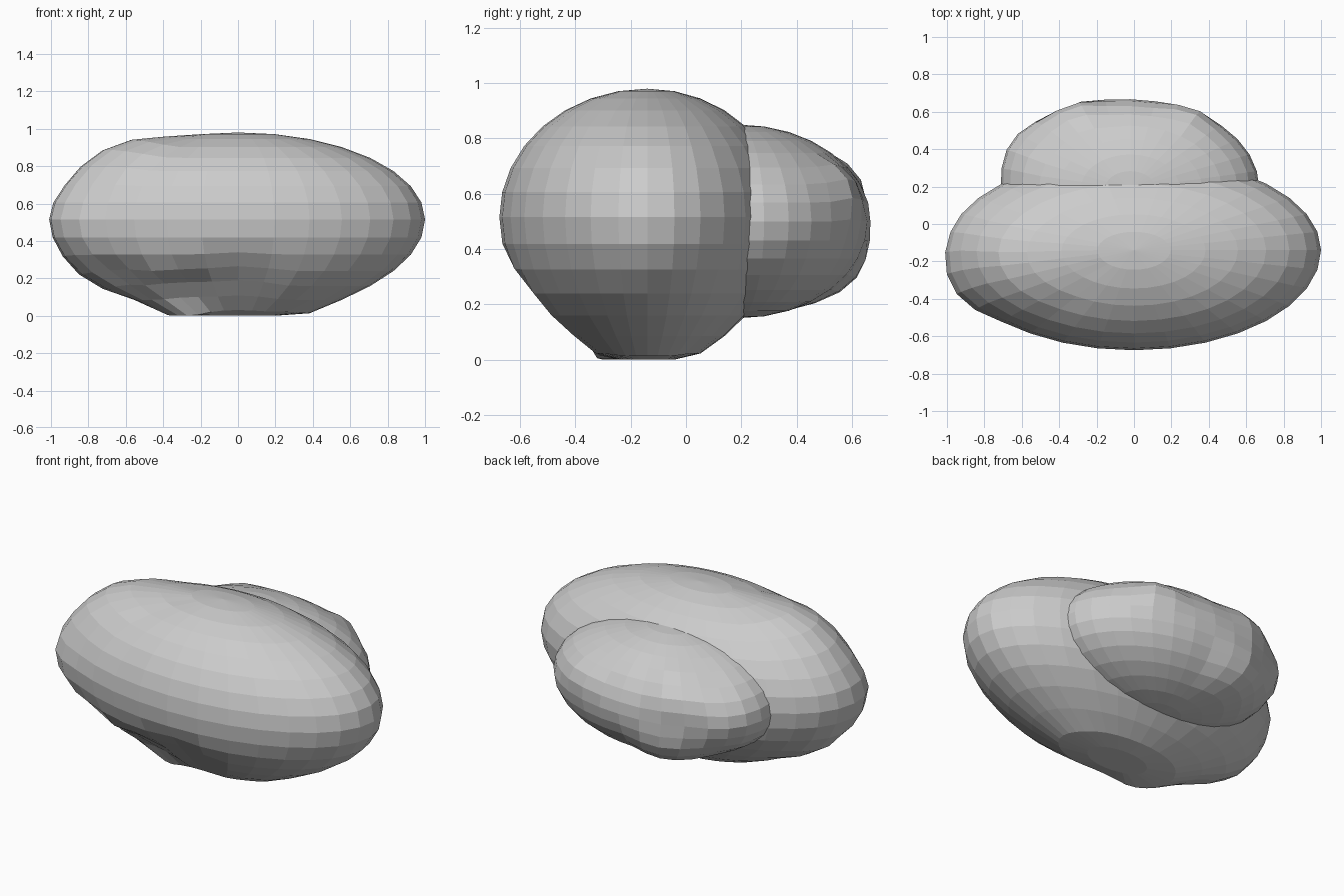
import bpy, bmesh
from mathutils import Vector


def lumpy_ellipsoid(name, centre, radii, lumps, low=1.0, sag=0.0, back=1.0):
    """Flat-faced ellipsoid; lumps are (centre, reach, push) soft local dents and bumps.
    low and back scale the lower and rear halves."""
    bm = bmesh.new()
    bmesh.ops.create_uvsphere(bm, u_segments=32, v_segments=16, radius=1)
    c = Vector(centre)
    for v in bm.verts:
        u = v.co.copy()
        s = max(0.0, -u.z)
        if u.z < 0:
            u.z *= low
        if u.y > 0:
            u.y *= back
        p = c + Vector([a * r for a, r in zip(u, radii)])
        p.z -= sag * s ** 6
        move = Vector((0, 0, 0))
        for pos, reach, push in lumps:
            d = (p - Vector(pos)).length / reach
            if d < 1:
                move += Vector(push) * (1 - d * d) ** 1.5
        p += move
        p.z = max(p.z, 0.0)  # flat foot on the ground
        v.co = p
    me = bpy.data.meshes.new(name)
    bm.to_mesh(me)
    bm.free()
    ob = bpy.data.objects.new(name, me)
    bpy.context.collection.objects.link(ob)
    return ob


# Large wide front lobe with a flattened foot, a dent low on the front left and a high left shoulder
lumpy_ellipsoid("front_lobe", (0, -0.14, 0.515), (1.0, 0.535, 0.465), [
    ((-0.92, -0.34, 0.47), 0.32, (-0.025, -0.03, 0.0)),
    ((-0.30, -0.45, 0.15), 0.20, (0.0, 0.06, 0.02)),
    ((-0.60, -0.40, 0.21), 0.16, (0.01, 0.04, 0.01)),
    ((-0.64, -0.22, 0.86), 0.38, (-0.02, -0.01, 0.045)),
    ((-0.78, -0.14, 0.23), 0.25, (-0.02, 0.0, -0.02)),
    ((0.00, -0.52, 0.17), 0.30, (0.0, 0.03, 0.03)),
    ((-0.28, -0.22, 0.03), 0.20, (0.0, -0.02, -0.03)),
    ((0.28, -0.14, 0.03), 0.16, (0.0, 0.0, -0.02)),
], low=1.06, sag=0.06, back=0.94)

# Smaller rear lobe, rumpled at its back with a low ledge on the left
lumpy_ellipsoid("rear_lobe", (-0.02, 0.19, 0.50), (0.69, 0.475, 0.35), [
    ((-0.58, 0.42, 0.55), 0.28, (-0.03, 0.03, 0.0)),
    ((-0.28, 0.54, 0.28), 0.28, (-0.01, 0.065, -0.01)),
    ((-0.33, 0.57, 0.66), 0.22, (-0.02, 0.04, 0.02)),
    ((0.32, 0.58, 0.62), 0.18, (0.0, 0.03, 0.02)),
    ((-0.17, 0.66, 0.56), 0.20, (0.0, 0.010, 0.0)),
])
